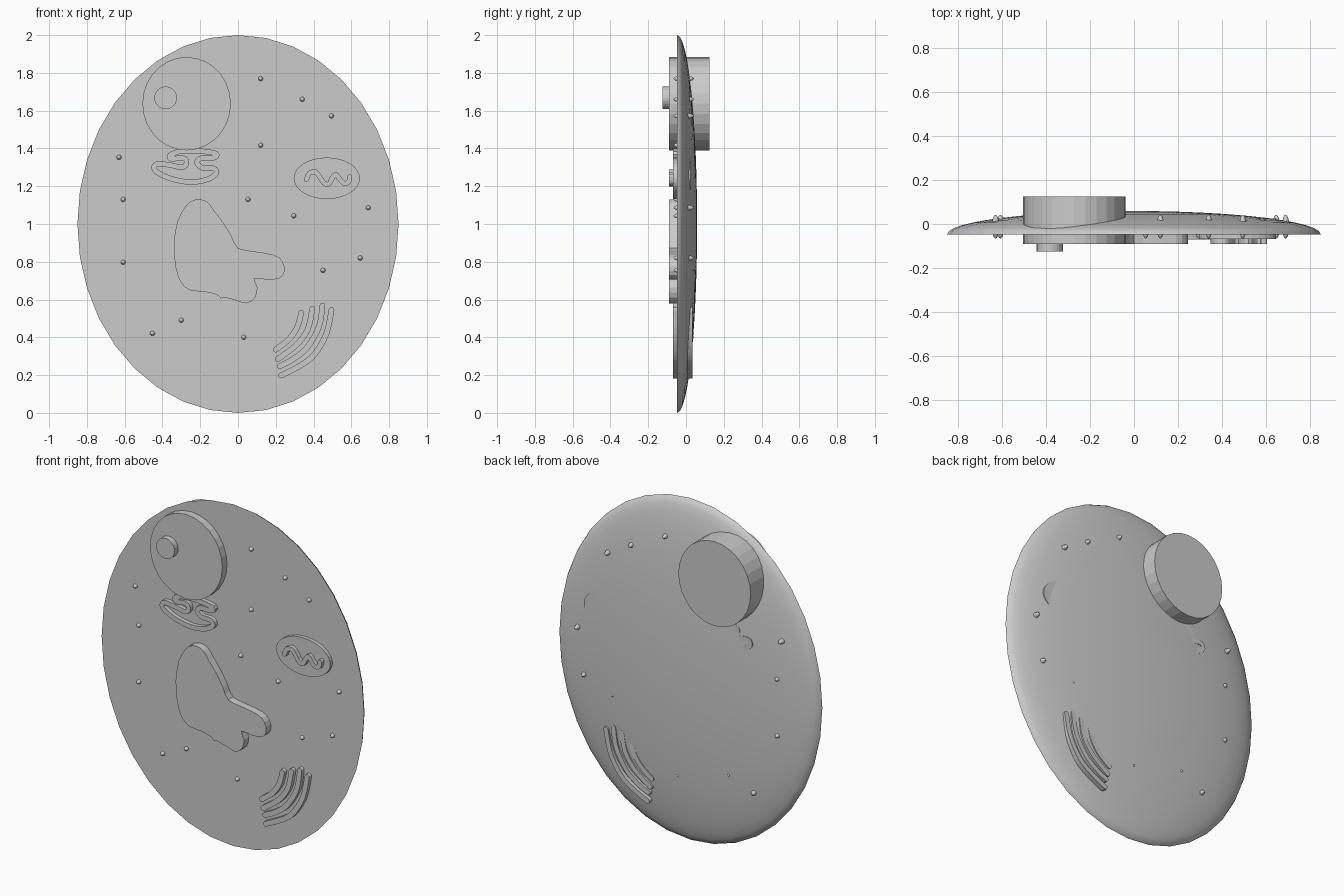
import bpy, bmesh
from math import sin, cos, pi, sqrt, radians
from mathutils import Vector

if "Cube" in bpy.data.objects:
    bpy.data.objects.remove(bpy.data.objects["Cube"])


def finish(name, bm, smooth=False):
    bmesh.ops.recalc_face_normals(bm, faces=bm.faces)
    me = bpy.data.meshes.new(name)
    bm.to_mesh(me)
    bm.free()
    ob = bpy.data.objects.new(name, me)
    bpy.context.collection.objects.link(ob)
    if smooth:
        bpy.ops.object.select_all(action='DESELECT')
        ob.select_set(True)
        bpy.context.view_layer.objects.active = ob
        bpy.ops.object.shade_smooth_by_angle(angle=radians(35))
    return ob


def slab(name, outline, y0, y1):
    """Extrude a closed x-z outline from y0 to y1."""
    bm = bmesh.new()
    a = [bm.verts.new((x, y0, z)) for x, z in outline]
    b = [bm.verts.new((x, y1, z)) for x, z in outline]
    bm.faces.new(a)
    bm.faces.new(b)
    n = len(a)
    for i in range(n):
        j = (i + 1) % n
        bm.faces.new((a[i], a[j], b[j], b[i]))
    return finish(name, bm)


def ellipse(cx, cz, rx, rz, n):
    return [(cx + rx * sin(2 * pi * i / n), cz + rz * cos(2 * pi * i / n)) for i in range(n)]


def spline(pts, closed=False, k=4):
    """Catmull-Rom curve through x-z points."""
    p = [Vector(q) for q in pts]
    n = len(p)
    get = (lambda i: p[i % n]) if closed else (lambda i: p[max(0, min(n - 1, i))])
    out = []
    for i in range(n if closed else n - 1):
        a, b, c, d = (get(i + o) for o in (-1, 0, 1, 2))
        for s in range(k):
            t = s / k
            out.append(0.5 * (2 * b + (c - a) * t + (2 * a - 5 * b + 4 * c - d) * t * t
                              + (3 * b - a - 3 * c + d) * t ** 3))
    return out if closed else out + [p[-1]]


def ribbon(name, pts, half, y0, y1, closed=False):
    """Flat-fronted band along a path, with rounded ends when open."""
    path = spline(pts, closed)
    w = [half] * len(path)
    if not closed:
        d0 = (path[0] - path[1]).normalized()
        d1 = (path[-1] - path[-2]).normalized()
        steps = (0.5, 0.85, 0.99)
        caps = [(half * s, half * sqrt(1 - s * s)) for s in steps]
        start, end = path[0].copy(), path[-1].copy()
        for off, wid in caps:
            path.insert(0, start + d0 * off)
            w.insert(0, wid)
            path.append(end + d1 * off)
            w.append(wid)
    bm = bmesh.new()
    rings = []
    n = len(path)
    for i, p in enumerate(path):
        q0 = path[(i - 1) % n] if closed else path[max(i - 1, 0)]
        q1 = path[(i + 1) % n] if closed else path[min(i + 1, n - 1)]
        t = (q1 - q0).normalized()
        s = Vector((-t.y, t.x)) * w[i]
        l, r = p + s, p - s
        rings.append([bm.verts.new(v) for v in ((l.x, y0, l.y), (r.x, y0, r.y),
                                                (r.x, y1, r.y), (l.x, y1, l.y))])
    for i in range(n if closed else n - 1):
        a, b = rings[i], rings[(i + 1) % n]
        for j in range(4):
            m = (j + 1) % 4
            bm.faces.new((a[j], a[m], b[m], b[j]))
    if not closed:
        bm.faces.new(rings[0])
        bm.faces.new(rings[-1])
    return finish(name, bm)


# Cell body: half ellipsoid with a flat front
SEG, RINGS = 36, 12
bm = bmesh.new()
loops = []
for k in range(RINGS):
    a = pi / 2 * k / RINGS
    y = -0.047 + 0.106 * sin(a)
    loops.append([bm.verts.new((x, y, z)) for x, z in
                  ellipse(0, 1, 0.85 * cos(a), cos(a), SEG)])
bm.faces.new(loops[0])
for a, b in zip(loops, loops[1:]):
    for i in range(SEG):
        j = (i + 1) % SEG
        bm.faces.new((a[i], a[j], b[j], b[i]))
pole = bm.verts.new((0, 0.059, 1))
for i in range(SEG):
    bm.faces.new((loops[-1][i], loops[-1][(i + 1) % SEG], pole))
finish("cell_body", bm, smooth=True)

# Nucleus and nucleolus
slab("nucleus", ellipse(-0.272, 1.637, 0.234, 0.247, 28), -0.091, 0.125)
slab("nucleolus", ellipse(-0.383, 1.668, 0.06, 0.06, 24), -0.125, -0.08)

# Mitochondrion with its folded inner membrane
slab("mitochondrion", ellipse(0.47, 1.242, 0.175, 0.11, 32), -0.068, 0.024)
ribbon("inner_membrane",
       [(0.362, 1.235), (0.378, 1.268), (0.41, 1.275), (0.432, 1.25), (0.455, 1.217),
        (0.482, 1.212), (0.497, 1.24), (0.518, 1.262), (0.54, 1.235), (0.56, 1.216),
        (0.585, 1.222), (0.592, 1.25)], 0.013, -0.09, -0.05)

# Vacuole blob
slab("vacuole", spline(
    [(-0.203, 1.131), (-0.16, 1.115), (-0.124, 1.067), (-0.08, 1.01), (-0.034, 0.935),
     (0, 0.872), (0.085, 0.855), (0.19, 0.837), (0.235, 0.803), (0.246, 0.75),
     (0.22, 0.713), (0.155, 0.705), (0.085, 0.712), (0.103, 0.665), (0.09, 0.61),
     (0.045, 0.58), (-0.013, 0.596), (-0.075, 0.612), (-0.09, 0.605), (-0.11, 0.625),
     (-0.17, 0.64), (-0.255, 0.65), (-0.303, 0.692), (-0.33, 0.77), (-0.34, 0.893),
     (-0.32, 1.015), (-0.277, 1.094), (-0.245, 1.122)], True, 2), -0.091, 0.0)

# Endoplasmic reticulum: one winding closed band
ribbon("endoplasmic_reticulum",
       [(-0.36, 1.365), (-0.352, 1.345), (-0.29, 1.35), (-0.272, 1.325), (-0.295, 1.3),
        (-0.36, 1.312), (-0.43, 1.318), (-0.44, 1.285), (-0.365, 1.243), (-0.255, 1.222),
        (-0.165, 1.235), (-0.115, 1.268), (-0.13, 1.295), (-0.19, 1.298), (-0.218, 1.328),
        (-0.19, 1.35), (-0.13, 1.35), (-0.115, 1.372), (-0.2, 1.386), (-0.3, 1.386)],
       0.014, -0.07, 0.042, closed=True)

# Golgi stack: four nested curved bands
bands = [
    [(0.335, 0.53), (0.312, 0.45), (0.265, 0.385), (0.2, 0.335)],
    [(0.393, 0.55), (0.37, 0.445), (0.31, 0.36), (0.21, 0.285)],
    [(0.447, 0.568), (0.428, 0.455), (0.365, 0.345), (0.29, 0.283), (0.222, 0.248)],
    [(0.495, 0.545), (0.468, 0.42), (0.405, 0.31), (0.33, 0.25), (0.228, 0.198)],
]
for i, pts in enumerate(bands):
    ribbon(f"golgi_band_{i + 1}", pts, 0.015, -0.07, 0.035)

# Ribosomes: small beads stretched through the body
spots = [(0.12, 1.77), (0.34, 1.66), (0.495, 1.572), (0.12, 1.417), (-0.63, 1.353),
         (-0.608, 1.13), (-0.608, 0.798), (0.053, 1.13), (0.295, 1.043), (0.69, 1.086),
         (0.647, 0.82), (0.45, 0.755), (0.03, 0.4), (-0.3, 0.49), (-0.453, 0.421)]
for i, (x, z) in enumerate(spots):
    bm = bmesh.new()
    bmesh.ops.create_uvsphere(bm, u_segments=16, v_segments=10, radius=1)
    for v in bm.verts:
        v.co = (x + 0.017 * v.co.x, -0.012 + 0.054 * v.co.z, z + 0.017 * v.co.y)
    finish(f"ribosome_{i + 1}", bm, smooth=True)
